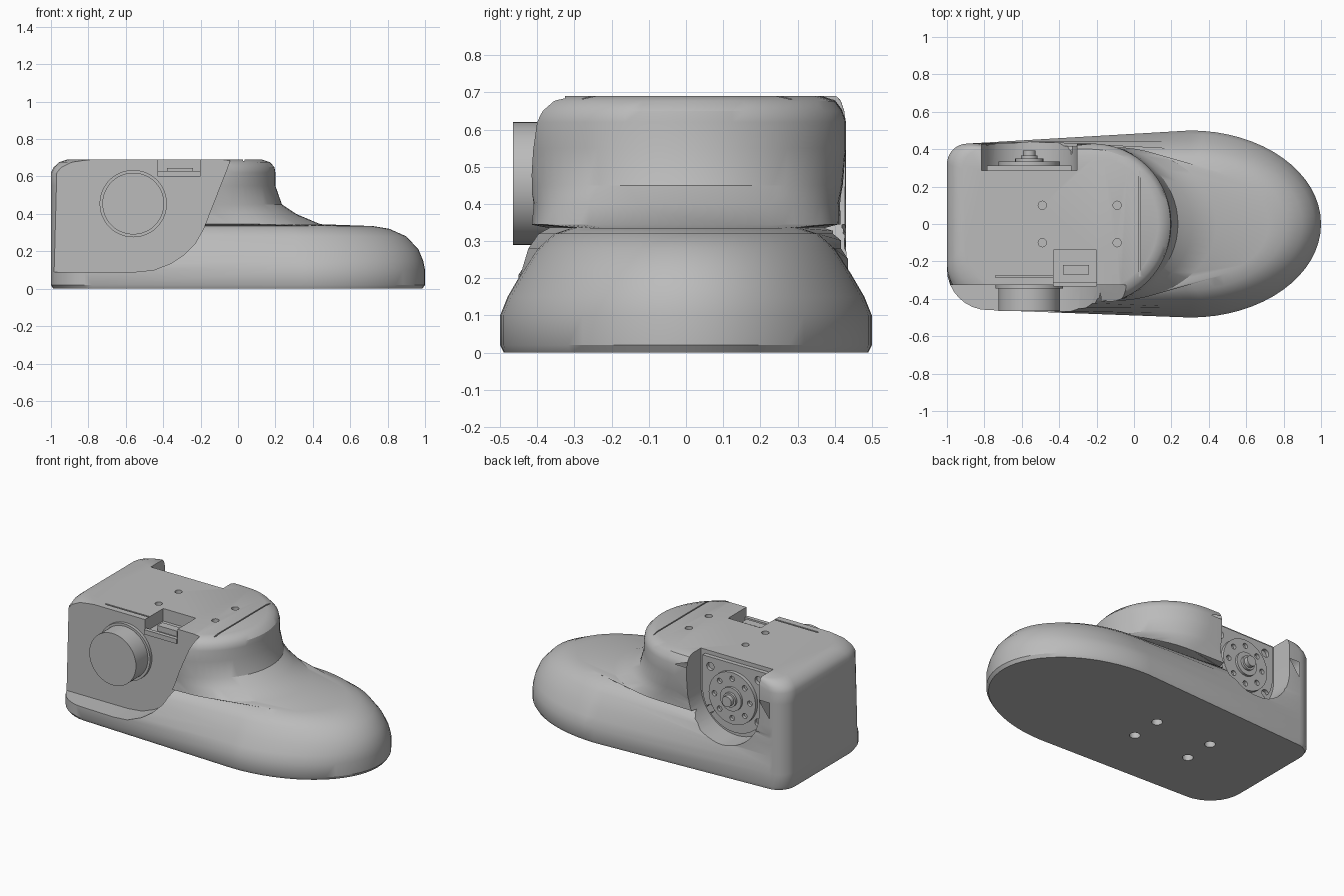
import bpy, bmesh, math
from math import sin, cos, pi, radians
from mathutils import Matrix, Vector

cube = bpy.data.objects.get("Cube")
if cube:
    bpy.data.objects.remove(cube)

grey = bpy.data.materials.new("light_grey")
grey.use_nodes = True
grey.diffuse_color = (0.5, 0.5, 0.5, 1)
grey.node_tree.nodes["Principled BSDF"].inputs["Base Color"].default_value = (0.5, 0.5, 0.5, 1)


def loft(name, rings):
    """Solid through closed rings with equal point counts."""
    bm = bmesh.new()
    loops = [[bm.verts.new(p) for p in ring] for ring in rings]
    n = len(loops[0])
    for a, b in zip(loops, loops[1:]):
        for i in range(n):
            j = (i + 1) % n
            bm.faces.new((a[i], a[j], b[j], b[i]))
    bm.faces.new(loops[0][::-1])
    bm.faces.new(loops[-1])
    bmesh.ops.recalc_face_normals(bm, faces=bm.faces[:])
    mesh = bpy.data.meshes.new(name)
    bm.to_mesh(mesh)
    bm.free()
    mesh.materials.append(grey)
    obj = bpy.data.objects.new(name, mesh)
    bpy.context.collection.objects.link(obj)
    return obj


def slab(name, outline, y0, y1):
    """Side-view outline (x, z) extruded along y."""
    return loft(name, [[(x, y, z) for x, z in outline] for y in (y0, y1)])


def box(name, x0, x1, y0, y1, z0, z1):
    return slab(name, [(x0, z0), (x1, z0), (x1, z1), (x0, z1)], y0, y1)


def circle(x, z, r, n=32):
    return [(x + r * cos(2 * pi * i / n), z + r * sin(2 * pi * i / n)) for i in range(n)]


def u_shape(x, z, r, top):
    arc = [(x - r * cos(pi * i / 24), z - r * sin(pi * i / 24)) for i in range(25)]
    return [(x - r, top)] + arc + [(x + r, top)]


def post(name, x, y, r, z0, z1):
    return loft(name, [[(px, py, z) for px, py in circle(x, y, r, 20)] for z in (z0, z1)])


def carve(obj, cutters):
    for c in cutters:
        c.hide_render = True
        mod = obj.modifiers.new("cut", 'BOOLEAN')
        mod.operation = 'DIFFERENCE'
        mod.solver = 'EXACT'
        mod.object = c
    bpy.context.view_layer.update()
    done = bpy.data.meshes.new_from_object(obj.evaluated_get(bpy.context.evaluated_depsgraph_get()))
    obj.modifiers.clear()
    obj.data = done
    for c in cutters:
        bpy.data.objects.remove(c)


def plan(z, cx, front, half, inset):
    """Plan outline: rounded toe, straight sides, rounded heel corners."""
    pts = []
    for i in range(33):
        a = -pi / 2 + pi * i / 32
        pts.append((cx + (front - cx) * cos(a), half * sin(a), z))
    low = max(0.43, 0.46 - 0.05 * max(0, z - 0.1))
    corners = ((0.43 - inset * 0.3, 0.11, 90), (-low + inset, 0.22, 180))
    for y, r, start in corners:
        s = 1 if y > 0 else -1
        for i in range(9):
            a = radians(start + 90 * i / 8)
            pts.append((-1 + inset + r + r * cos(a), y - s * r + r * sin(a), z))
    return pts


# Shoe-shaped body
levels = [(0, .3, .985, .49, .012), (.02, .3, 1, .5, 0), (.1, .3, 1, .5, 0),
          (.15, .3, .99, .48, 0), (.21, .3, .965, .445, 0), (.28, .3, .9, .4, 0),
          (.32, .28, .81, .355, 0), (.335, .25, .72, .31, 0), (.345, -.1, .44, .41, 0),
          (.4, -.16, .31, .41, 0), (.45, -.2, .235, .42, 0), (.55, -.22, .2, .43, 0),
          (.62, -.22, .2, .43, 0), (.65, -.22, .195, .42, .015),
          (.677, -.23, .17, .4, .045), (.69, -.24, .13, .36, .085)]
body = loft("shoe_body", [plan(*lv) for lv in levels])

# Motor centre
MX, MZ = -0.56, 0.455

# Recess in the front side, rear pocket, top notch, seams and screw holes
front_cut = [(-1.1, .09), (-.55, .09), (-.45, .1), (-.36, .135), (-.29, .18),
             (-.23, .24), (-.185, .32), (-.04, .69), (-.02, .8), (-1.1, .8)]
cutters = [slab("front_recess", front_cut, -0.7, -0.325),
           slab("rear_pocket", u_shape(MX, MZ, 0.255, 0.8), 0.285, 0.7),
           box("top_notch", -.43, -.2, -.5, -.14, .61, .8),
           box("lid_seam", .026, .034, -.28, .285, .68, .8),
           box("lid_slit", -.74, -.43, -.285, -.275, .675, .8)]
for x in (-0.49, -0.09):
    for y in (-0.1, 0.1):
        cutters.append(post("top_hole", x, y, 0.022, 0.64, 0.8))
        cutters.append(post("sole_hole", x, y, 0.032, -0.1, 0.09))
carve(body, cutters)

# Round motor cap on the front side
collar = slab("motor_collar", circle(MX, MZ, 0.18, 48), -0.345, -0.31)
cap = slab("motor_cap", circle(MX, MZ, 0.165, 48), -0.465, -0.34)

# Connector in the notch
connector = box("notch_connector", -.38, -.24, -.27, -.22, .6, .645)
rail = box("notch_rail", -.43, -.2, -.335, -.31, .6, .63)

# Motor plate with corner screw holes inside the rear pocket
plate = slab("motor_plate", u_shape(MX, MZ, 0.225, 0.665), 0.28, 0.312)
carve(plate, [slab("plate_hole", circle(MX + sx * .17, MZ + dz, .026, 16), 0.29, 0.4)
              for sx in (-1, 1) for dz in (-.12, .15)])

# Output disc with a ring of holes and a stepped hub
disc = slab("output_disc", circle(MX, MZ, 0.165, 48), 0.305, 0.335)
carve(disc, [slab("disc_hole", circle(MX + .125 * cos(k * pi / 4), MZ + .125 * sin(k * pi / 4), .017, 12),
                  0.315, 0.4) for k in range(8)])
hub = slab("output_hub", circle(MX, MZ, 0.075), 0.33, 0.35)
shaft = slab("output_shaft", circle(MX, MZ, 0.045), 0.345, 0.365)
tip = slab("output_tip", circle(MX, MZ, 0.033), 0.36, 0.392)

# Smooth shading with crisp edges
bpy.ops.object.select_all(action='DESELECT')
for obj in (body, collar, cap, plate, disc, hub, shaft, tip):
    obj.select_set(True)
bpy.context.view_layer.objects.active = body
bpy.ops.object.shade_smooth_by_angle(angle=radians(32))
